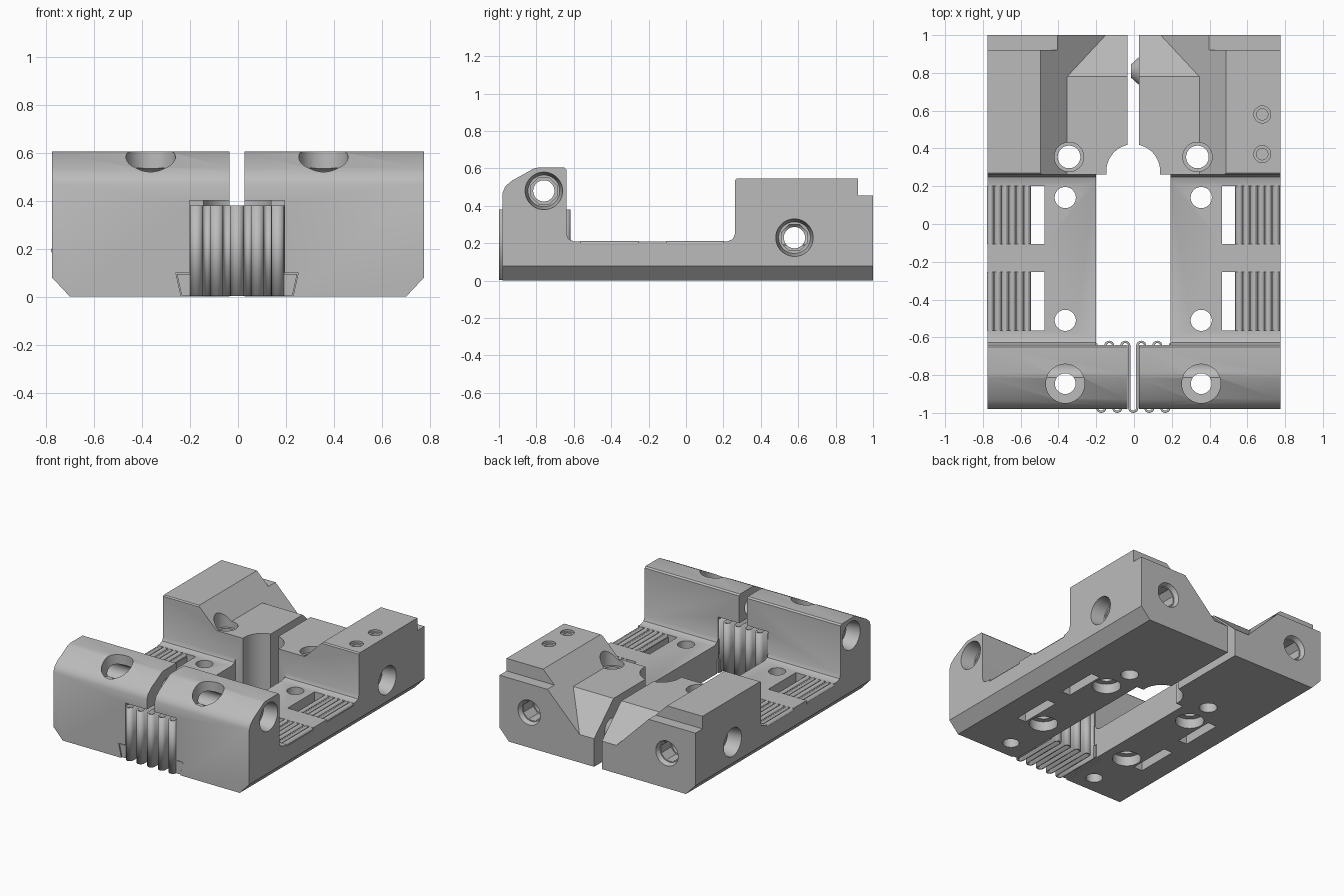
import bpy, bmesh, math
from mathutils import Matrix

cube = bpy.data.objects.get("Cube")
if cube:
    bpy.data.objects.remove(cube, do_unlink=True)

GREY = (0.5, 0.5, 0.5, 1)
mat = bpy.data.materials.new("plain grey")
mat.use_nodes = True
mat.diffuse_color = GREY
mat.node_tree.nodes["Principled BSDF"].inputs["Base Color"].default_value = GREY

MID = -0.004          # centre of the gap between the halves
GAP = 0.031           # half width of that gap
WELL = 0.198          # half width of the central opening


def add_object(name, bm):
    bmesh.ops.recalc_face_normals(bm, faces=bm.faces)
    me = bpy.data.meshes.new(name)
    bm.to_mesh(me)
    bm.free()
    ob = bpy.data.objects.new(name, me)
    bpy.context.collection.objects.link(ob)
    me.materials.append(mat)
    return ob


def loft(name, axis, ring_a, a, ring_b, b):
    """Solid between two outlines lying across an axis."""
    def place(p, t):
        return {"x": (t, p[0], p[1]), "y": (p[0], t, p[1]), "z": (p[0], p[1], t)}[axis]
    bm = bmesh.new()
    va = [bm.verts.new(place(p, a)) for p in ring_a]
    vb = [bm.verts.new(place(p, b)) for p in ring_b]
    n = len(va)
    bm.faces.new(va)
    bm.faces.new(vb)
    for i in range(n):
        j = (i + 1) % n
        bm.faces.new((va[i], va[j], vb[j], vb[i]))
    return add_object(name, bm)


def prism(name, axis, ring, a, b):
    return loft(name, axis, ring, a, ring, b)


def box(name, x, y, z):
    return prism(name, "z", [(x[0], y[0]), (x[1], y[0]), (x[1], y[1]), (x[0], y[1])], *z)


def circle(c, r, n):
    return [(c[0] + r * math.cos(math.tau * (i + 0.5) / n),
             c[1] + r * math.sin(math.tau * (i + 0.5) / n)) for i in range(n)]


def rod(name, axis, c, r, a, b, r2=None, n=32):
    return loft(name, axis, circle(c, r, n), a, circle(c, r2 or r, n), b)


def carve(ob, cutters):
    for c in cutters:
        m = ob.modifiers.new("cut", "BOOLEAN")
        m.operation, m.solver, m.object = "DIFFERENCE", "EXACT", c
    bpy.context.view_layer.update()
    dg = bpy.context.evaluated_depsgraph_get()
    me = bpy.data.meshes.new_from_object(ob.evaluated_get(dg))
    ob.modifiers.clear()
    ob.data = me
    for c in cutters:
        bpy.data.objects.remove(c, do_unlink=True)


def finish(ob, side=1):
    """Mirror to the wanted side, shift to the gap centre, shade."""
    ob.data.transform(Matrix.Translation((MID, 0, 0)) @ Matrix.Diagonal((side, 1, 1, 1)))
    if side < 0:
        ob.data.flip_normals()
    bpy.ops.object.select_all(action="DESELECT")
    ob.select_set(True)
    bpy.context.view_layer.objects.active = ob
    bpy.ops.object.shade_smooth_by_angle(angle=math.radians(30))


# side outline of each half: front bar, low floor, rear block with a step
OUTLINE = [(-0.98, 0), (-0.98, 0.47), (-0.966, 0.505), (-0.93, 0.535), (-0.815, 0.599),
           (-0.79, 0.605), (-0.65, 0.605), (-0.64, 0.595), (-0.64, 0.25), (-0.628, 0.222),
           (-0.6, 0.21), (0.22, 0.21), (0.25, 0.222), (0.262, 0.25), (0.262, 0.537),
           (0.27, 0.545), (0.92, 0.545), (0.92, 0.455), (1, 0.455), (1, 0)]
PADS = [(-0.565, -0.255), (-0.105, 0.2)]


def groove_ring(floor):
    return [(-0.05, floor), (floor - 0.055, floor), (0.6, 0.655), (-0.05, 0.655)]


def build_half(side, label):
    out = 0.775 - MID * side
    body = prism(label + "_half", "x", OUTLINE, GAP, out)
    cuts = [
        # outer bottom chamfer, central well, round arch
        prism("c", "y", [(out - 0.084, -0.01), (out + 0.02, 0.101), (out + 0.02, -0.01)], -1.1, 1.1),
        box("c", (-0.05, WELL), (-0.645, 0.262), (-0.1, 0.395)),
        rod("c", "z", (0, 0.28), 0.142, -0.1, 0.7, n=64),
        # V groove in the rear block, ramping down at the back
        prism("c", "y", groove_ring(0.405), 0.2, 1.1),
        loft("c", "y", groove_ring(0.405), 0.78, groove_ring(0.182), 1.02),
        # spring opening with dovetail foot slot
        prism("c", "y", [(-0.05, -0.05), (0.235, -0.05), (0.235, 0.01), (0.255, 0.1),
                         (WELL, 0.1), (WELL, 0.4), (-0.05, 0.4)], -1.1, -0.63),
        # vertical holes
        rod("c", "z", (0.36, -0.845), 0.055, -0.1, 0.7),
        rod("c", "z", (0.36, -0.845), 0.103, 0.46, 0.7),
        rod("c", "z", (0.34, 0.355), 0.06, -0.1, 0.7),
        rod("c", "z", (0.34, 0.355), 0.078, 0.36, 0.7),
        # hole running in from the back face
        rod("c", "y", (0.545, 0.25), 0.06, 0.5, 1.1),
        rod("c", "y", (0.545, 0.25), 0.072, 0.86, 1.1, n=8),
        rod("c", "y", (0.545, 0.25), 0.075, 0.97, 1.01, 0.093),
    ]
    for y in (-0.51, 0.14):
        cuts += [rod("c", "z", (0.36, y), 0.056, -0.1, 0.4),
                 rod("c", "z", (0.36, y), 0.095, -0.1, 0.07)]
    # cross holes with an eight-sided pocket and a flared mouth
    for c in ((-0.76, 0.48), (0.58, 0.23)):
        cuts += [rod("c", "x", c, 0.057, -0.1, 0.9),
                 rod("c", "x", c, 0.075, 0.55, 0.9, n=8),
                 rod("c", "x", c, 0.085, out - 0.1, out + 0.01, 0.102)]
    # windows and recesses beside the ribbed pads
    for y in PADS:
        cuts += [box("c", (0.47, 0.54), y, (-0.1, 0.4)),
                 box("c", (0.535, 0.9), y, (0.192, 0.4))]
    if side > 0:
        for y in (0.37, 0.58):
            cuts += [rod("c", "z", (0.683, y), 0.03, 0.4, 0.7),
                     rod("c", "z", (0.683, y), 0.045, 0.53, 0.7)]
    else:
        cuts.append(rod("c", "x", (0.81, 0.2), 0.085, 0.02, 0.08, 0.03))
    carve(body, cuts)
    finish(body, side)

    # ribbed pads
    for name, y in zip(("front", "rear"), PADS):
        for i in range(6):
            rib = rod(f"{label}_{name}_rib_{i + 1}", "y", (0.561 + 0.039 * i, 0.193), 0.019, *y, n=12)
            finish(rib, side)
    # dovetail foot holding the spring
    foot = prism(label + "_spring_foot", "y", [(0.188, 0.004), (0.232, 0.004), (0.232, 0.01),
                 (0.251, 0.095), (0.188, 0.095)], -0.975, -0.632)
    finish(foot, side)


build_half(1, "left")
build_half(-1, "right")

# locating cone between the halves
finish(rod("locating_cone", "x", (0.81, 0.2), 0.075, GAP + 0.001, -0.012, 0.035))

# folded spring sheet under the front bar
SHEETS, PITCH = 10, 0.0424
path = []
for i in range(SHEETS):
    x = (i - (SHEETS - 1) / 2) * PITCH
    ends = [-0.645, -0.973] if i % 2 == 0 else [-0.973, -0.645]
    path += [(x, y) for y in ends]
    if i < SHEETS - 1:
        turn = -1 if i % 2 == 0 else 1
        for k in range(1, 8):
            t = math.pi * k / 8
            path.append((x + PITCH / 2 * (1 - math.cos(t)),
                         ends[1] + turn * PITCH / 2 * math.sin(t)))
bm = bmesh.new()
low = [bm.verts.new((x, y, 0.003)) for x, y in path]
high = [bm.verts.new((x, y, 0.38)) for x, y in path]
for i in range(len(path) - 1):
    bm.faces.new((low[i], low[i + 1], high[i + 1], high[i]))
spring = add_object("folded_spring", bm)
sheet = spring.modifiers.new("thickness", "SOLIDIFY")
sheet.thickness, sheet.offset = 0.012, 0
finish(spring)
